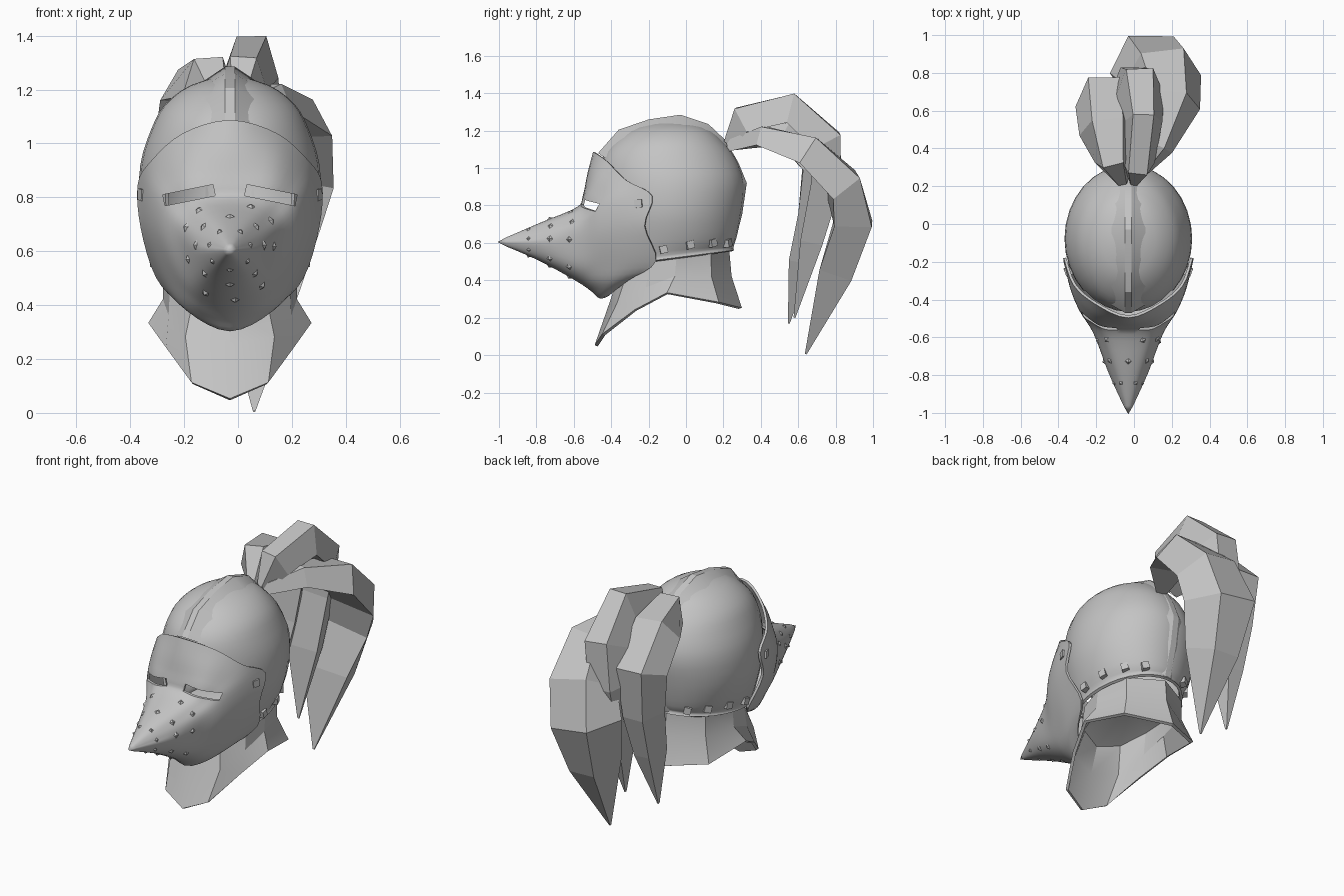
import bpy, bmesh, math
from mathutils import Vector, Matrix, Euler

if "Cube" in bpy.data.objects:
    bpy.data.objects.remove(bpy.data.objects["Cube"])

CX = -0.03  # helmet centre line
steel = bpy.data.materials.new("grey steel")
steel.use_nodes = True
GREY = (0.55, 0.55, 0.55, 1)
steel.diffuse_color = GREY
steel.node_tree.nodes["Principled BSDF"].inputs["Base Color"].default_value = GREY


def finish(name, bm):
    bmesh.ops.recalc_face_normals(bm, faces=bm.faces)
    me = bpy.data.meshes.new(name)
    bm.to_mesh(me)
    bm.free()
    ob = bpy.data.objects.new(name, me)
    bpy.context.collection.objects.link(ob)
    me.materials.append(steel)
    return ob


def select(ob):
    bpy.ops.object.select_all(action='DESELECT')
    ob.select_set(True)
    bpy.context.view_layer.objects.active = ob


def smooth(ob, angle=35):
    select(ob)
    bpy.ops.object.shade_smooth_by_angle(angle=math.radians(angle))


def thicken(ob, amount):
    mod = ob.modifiers.new("shell", 'SOLIDIFY')
    mod.thickness, mod.offset = amount, 0
    select(ob)
    bpy.ops.object.modifier_apply(modifier=mod.name)


def refine(pts, n, closed=False):
    """Subdivide a point list along a smooth curve through it."""
    count, out = len(pts), []
    for i in range(count if closed else count - 1):
        ids = [i - 1, i, i + 1, i + 2]
        a, b, c, d = [pts[k % count] if closed else pts[min(max(k, 0), count - 1)] for k in ids]
        for j in range(n):
            t = j / n
            out.append(b + 0.5 * t * (c - a + t * (2 * a - 5 * b + 4 * c - d + t * (3 * (b - c) + d - a))))
    return out if closed else out + [pts[-1]]


def loft(name, curves, across=1, along=1, closed=True, drop=None):
    """Skin neighbouring curves; returns the object and its point grid."""
    cols = [refine([Vector(p) for p in c], along) for c in curves]
    grid = [refine(list(r), across, closed) for r in zip(*cols)]
    bm = bmesh.new()
    vs = [[bm.verts.new(p) for p in r] for r in grid]
    n = len(grid[0])
    for lo, hi in zip(vs, vs[1:]):
        for i in range(n if closed else n - 1):
            k = (i + 1) % n
            bm.faces.new((lo[i], lo[k], hi[k], hi[i]))
    bmesh.ops.remove_doubles(bm, verts=bm.verts, dist=0.0005)
    if drop:
        gone = [f for f in bm.faces if drop(f.calc_center_median())]
        bmesh.ops.delete(bm, geom=gone, context='FACES')
    return finish(name, bm), grid


def mirrored(half):
    """Half of the curves (first and last on the centre line) to a full ring."""
    full = half + [[(-x, y, z) for x, y, z in c] for c in half[-2:0:-1]]
    return [[(x + CX, y, z) for x, y, z in c] for c in full]


# Skull bowl: height, front, back, half width
bowl = [(.525, -.43, .25, .258), (.55, -.43, .243, .255), (.62, -.44, .26, .29),
        (.76, -.45, .29, .327), (.92, -.46, .305, .325), (1.05, -.44, .26, .285),
        (1.14, -.37, .19, .235), (1.21, -.26, .1, .14), (1.25, -.08, -.08, 0)]
meridians = []
for i in range(32):
    a = math.tau * i / 32
    line = []
    for z, f, b, w in bowl:
        y = (f + b) / 2 + (b - f) / 2 * math.cos(a)
        line.append((CX + w * math.sin(a), y, z + (.13 * y if z < .6 else 0)))
    meridians.append(line)
skull, _ = loft("skull_bowl", meridians, 1, 3, drop=lambda p: p.y < -.36 and p.z < .95)
thicken(skull, .015)
smooth(skull)

# Crest ridge along the centre line, sloping into the bowl
ridge = [(-.47, 1.08), (-.36, 1.205), (-.2, 1.26), (-.03, 1.285), (.12, 1.235),
         (.21, 1.15), (.28, 1.03), (.325, .92), (.3, .75), (.25, .56)]
crest = []
for x, s in ((-.09, .9), (-.018, 1), (.018, 1), (.09, .9)):
    crest.append([(CX + x, -.06 + (y + .06) * s, .8 + (z - .8) * s) for y, z in ridge])
crest_ridge, _ = loft("crest_ridge", crest, closed=False)
smooth(crest_ridge, 25)

# Pointed visor: curves from the tip out to the rim, from brow to chin
tip = (0, -1, .605)
visor_half = [
    [tip, (0, -.78, .7), (0, -.58, .785), (0, -.545, .85), (0, -.52, .97), (0, -.49, 1.085)],
    [tip, (.05, -.78, .69), (.11, -.57, .775), (.14, -.53, .85), (.16, -.48, .95), (.17, -.42, 1.035)],
    [tip, (.08, -.78, .66), (.16, -.56, .74), (.22, -.48, .82), (.26, -.4, .88), (.285, -.32, .935)],
    [tip, (.095, -.78, .63), (.18, -.57, .69), (.25, -.46, .76), (.3, -.34, .81), (.335, -.18, .85)],
    [tip, (.1, -.78, .6), (.17, -.58, .6), (.24, -.46, .64), (.29, -.34, .67), (.325, -.22, .69)],
    [tip, (.08, -.78, .55), (.14, -.58, .48), (.19, -.46, .49), (.24, -.32, .5), (.268, -.16, .505)],
    [tip, (.05, -.78, .52), (.08, -.58, .42), (.12, -.49, .39), (.15, -.4, .38), (.17, -.31, .405)],
    [tip, (0, -.78, .51), (0, -.58, .4), (0, -.5, .345), (0, -.46, .31), (0, -.42, .32)]]
visor, grid = loft("visor", mirrored(visor_half), 4, 4)
thicken(visor, .014)

# Eye slits
for side in (-1, 1):
    bm = bmesh.new()
    bmesh.ops.create_cube(bm, size=1, matrix=Matrix.LocRotScale(
        (CX + side * .152, -.5, .808), Euler((0, side * .2, 0)), (.19, .4, .042)))
    cutter = finish("slit_cutter", bm)
    cutter.hide_render = True
    mod = visor.modifiers.new("slit", 'BOOLEAN')
    mod.operation, mod.object, mod.solver = 'DIFFERENCE', cutter, 'EXACT'
    select(visor)
    bpy.ops.object.modifier_apply(modifier=mod.name)
    bpy.data.objects.remove(cutter)
smooth(visor)

# Flat diamond breaths over the snout
bm = bmesh.new()
cols = len(grid[0])
for row, step, first in ((3, 8, 4), (5, 7, 0), (7, 6, 3)):
    for c in range(first, cols, step):
        p = grid[row][c]
        n = (grid[row][(c + 1) % cols] - grid[row][c - 1]).cross(grid[row + 1][c] - grid[row - 1][c])
        if n.dot(p - Vector((CX, p.y, .6))) < 0:
            n.negate()
        r = .028 if row > 3 else .02
        bmesh.ops.create_uvsphere(bm, u_segments=4, v_segments=2, radius=1, matrix=Matrix.LocRotScale(
            p, n.to_track_quat('Z', 'Y'), (r, r, .017)))
finish("snout_diamonds", bm)

# Rivets on the bowl hem and the visor pivots
bm = bmesh.new()
for side in (-1, 1):
    for y, z in ((-.12, .565), (.02, .59), (.14, .6), (.22, .6)):
        s = math.sqrt(1 - ((y + .09) / .355) ** 2)
        bmesh.ops.create_cube(bm, size=.04, matrix=Matrix.LocRotScale(
            (CX + side * .277 * s, y, z), Euler((.25, 0, side * math.acos(s))), (1, 1, 1)))
    bmesh.ops.create_cube(bm, size=.042, matrix=Matrix.LocRotScale(
        (CX + side * .316, -.25, .81), Euler((.1, 0, side * -.35)), (1, 1, 1)))
finish("rivets", bm)

# Flared neck guard, closed inside the bowl
crown = (0, -.07, .56)
guard_half = [
    [crown, (0, -.36, .4), (0, -.41, .25), (0, -.48, .05)],
    [crown, (.13, -.31, .43), (.16, -.36, .28), (.14, -.44, .11)],
    [crown, (.215, -.19, .49), (.22, -.21, .36), (.23, -.27, .24)],
    [crown, (.24, -.05, .52), (.24, -.06, .42), (.295, -.1, .33)],
    [crown, (.19, .13, .54), (.19, .13, .42), (.24, .17, .28)],
    [crown, (0, .225, .55), (0, .235, .42), (0, .29, .25)]]
guard, _ = loft("neck_guard", mirrored(guard_half))
thicken(guard, .018)
smooth(guard, 25)


# Plumes: x, y, z, half width, half thickness
def plume(name, stations):
    pts = [Vector(s[:3]) for s in stations]
    corners = [[], [], [], []]
    for i, (p, s) in enumerate(zip(pts, stations)):
        along = (pts[min(i + 1, len(pts) - 1)] - pts[max(i - 1, 0)]).normalized()
        side = Vector((1, 0, 0))
        side = (side - along * side.dot(along)).normalized()
        out = side.cross(along)
        for line, (u, v) in zip(corners, ((1, -1), (.55, 1), (-.55, 1), (-1, -1))):
            line.append(p + side * u * s[3] + out * v * s[4])
    loft(name, corners)


plume("middle_plume", [
    (0, .23, 1.13, .03, .03), (.02, .3, 1.26, .09, .07), (.05, .56, 1.32, .1, .08),
    (.03, .75, 1.15, .13, .08), (0, .75, .92, .13, .08), (0, .67, .6, .1, .06), (0, .58, .2, .005, .005)])
plume("right_plume", [
    (-.06, .23, 1.13, .04, .03), (-.11, .33, 1.25, .1, .07), (-.14, .52, 1.21, .15, .07),
    (-.16, .7, 1.02, .15, .08), (-.16, .67, .75, .12, .07), (-.17, .61, .5, .09, .06),
    (-.2, .55, .17, .005, .005)])
plume("left_plume", [
    (0, .23, 1.12, .03, .03), (.11, .42, 1.17, .1, .05), (.19, .66, 1.09, .16, .08),
    (.15, .84, .92, .21, .09), (.09, .895, .71, .22, .1), (.08, .8, .43, .15, .09),
    (.06, .64, .005, .005, .005)])
